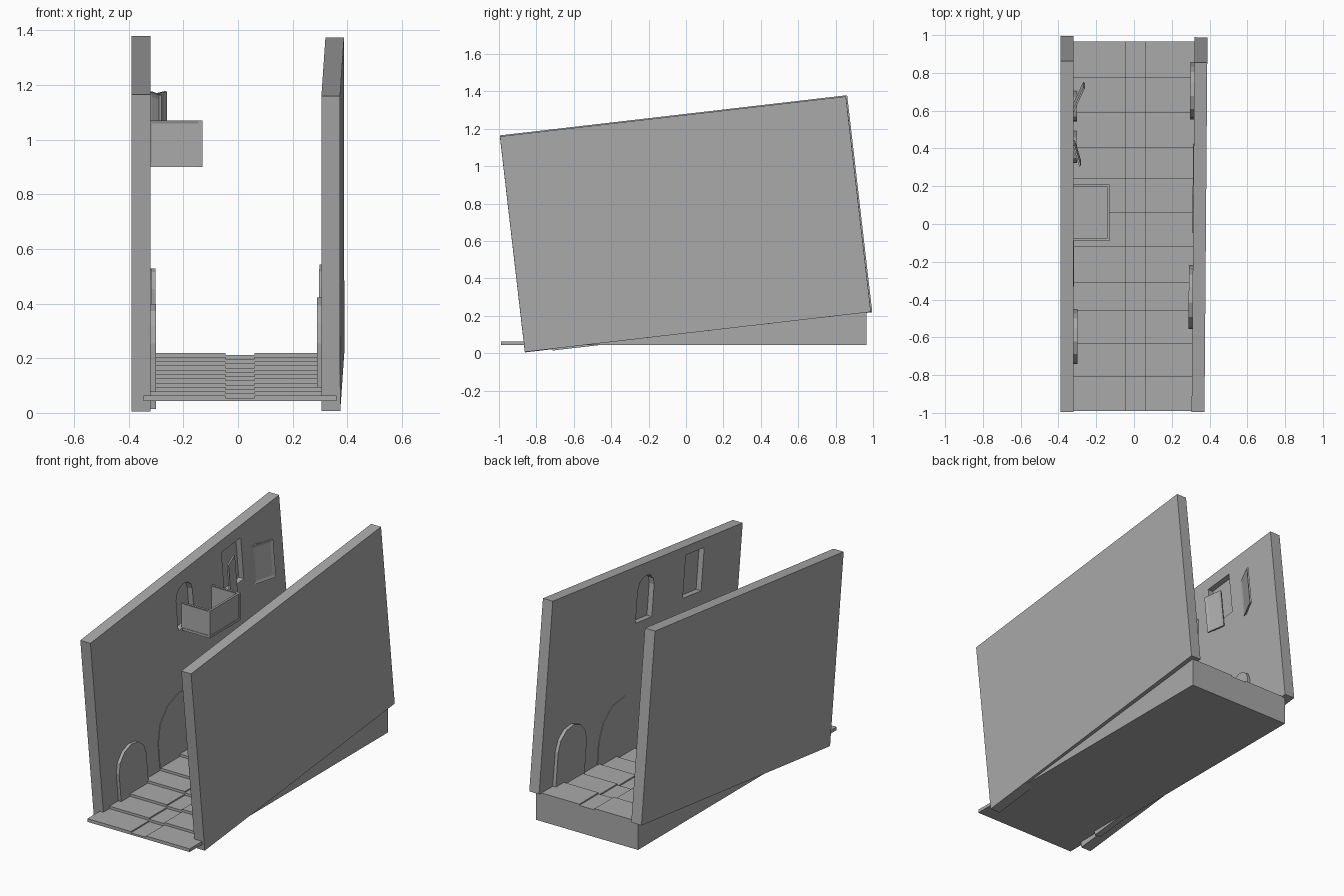
import bpy, bmesh, math
from mathutils import Matrix, Vector

if "Cube" in bpy.data.objects:
    bpy.data.objects.remove(bpy.data.objects["Cube"])

TILT = math.radians(6.6)
YAW = -0.008  # slight swing of the left wall

grey = bpy.data.materials.new("stone_grey")
grey.use_nodes = True
grey.diffuse_color = (0.4, 0.4, 0.4, 1)
bsdf = next(n for n in grey.node_tree.nodes if n.type == "BSDF_PRINCIPLED")
bsdf.inputs["Base Color"].default_value = (0.4, 0.4, 0.4, 1)


def finish(name, bm):
    bmesh.ops.recalc_face_normals(bm, faces=bm.faces[:])
    mesh = bpy.data.meshes.new(name)
    bm.to_mesh(mesh)
    bm.free()
    mesh.materials.append(grey)
    ob = bpy.data.objects.new(name, mesh)
    bpy.context.collection.objects.link(ob)
    return ob


def box(name, centre, size, rot=Matrix()):
    bm = bmesh.new()
    m = Matrix.Translation(centre) @ rot @ Matrix.Diagonal((*size, 1))
    bmesh.ops.create_cube(bm, size=1, matrix=m)
    return finish(name, bm)


def arch(w, h, segments=6):
    """Doorway outline, base centred on the origin."""
    r = w / 2
    rise = r * 0.95
    pts = [(-r, 0), (r, 0)]
    for i in range(segments + 1):
        a = math.pi * i / segments
        pts.append((r * math.cos(a), h - rise + rise * math.sin(a)))
    return pts


def rect(w, h):
    return [(-w / 2, 0), (w / 2, 0), (w / 2, h), (-w / 2, h)]


def inner_x(side, y):
    return -0.32 if side < 0 else 0.3125 + 0.0075 * y


def on_wall(name, side, y, z, outline, out, into):
    """Extrude an outline through the inner face of a wall, tilted with it."""
    bm = bmesh.new()
    face = bm.faces.new([bm.verts.new((0, *p)) for p in outline])
    ext = bmesh.ops.extrude_face_region(bm, geom=[face])["geom"]
    moved = [g for g in ext if isinstance(g, bmesh.types.BMVert)]
    bmesh.ops.translate(bm, verts=moved, vec=(out + into, 0, 0))
    bmesh.ops.translate(bm, verts=bm.verts[:], vec=(-out if side > 0 else -into, 0, 0))
    rot = Matrix.Rotation(TILT, 4, "X")
    if side > 0:
        rot = Matrix.Rotation(YAW, 4, "Z") @ rot
    bm.transform(Matrix.Translation((inner_x(side, y), y, z)) @ rot)
    return finish(name, bm)


def panel(name, centre, length, height, angle=0, tilt=0.0, border=0.015, thick=0.012):
    """Upright framed panel with a sunken field on both faces."""
    bm = bmesh.new()
    bmesh.ops.create_cube(bm, size=1, matrix=Matrix.Diagonal((length, thick, height, 1)))
    bm.normal_update()
    for f in [f for f in bm.faces if abs(f.normal.y) > 0.9]:
        bmesh.ops.inset_individual(bm, faces=[f], thickness=border, depth=-0.004)
    bm.transform(Matrix.Translation(centre) @ Matrix.Rotation(tilt, 4, "X")
                 @ Matrix.Rotation(angle, 4, "Z"))
    return finish(name, bm)


# Leaning side walls
tilt_rot = Matrix.Rotation(TILT, 4, "X")
walls = {
    -1: box("right_wall", (-0.355, 0, 0.692), (0.07, 1.87, 1.168), tilt_rot),
    1: box("left_wall", (0.347, -0.003, 0.69), (0.068, 1.862, 1.16),
           Matrix.Rotation(YAW, 4, "Z") @ tilt_rot),
}

# Window recesses: side, y, z, outline
recesses = [
    (-1, -0.05, 0.92, arch(0.16, 0.27)),
    (-1, 0.42, 0.98, rect(0.19, 0.27)),
    (1, -0.03, 0.92, arch(0.16, 0.27)),
    (1, -0.50, 0.90, rect(0.18, 0.26)),
]
for side, y, z, outline in recesses:
    cutter = on_wall("window_cutter", side, y, z, outline, 0.03, 0.035)
    cutter.hide_render = True
    wall = walls[side]
    mod = wall.modifiers.new("window", "BOOLEAN")
    mod.operation = "DIFFERENCE"
    mod.solver = "EXACT"
    mod.object = cutter
    bpy.context.view_layer.objects.active = wall
    bpy.ops.object.modifier_apply(modifier=mod.name)
    bpy.data.objects.remove(cutter)

# Arched doors standing proud of the walls, and the flat blind arches
doors = [
    ("right_front_door", -1, -0.58, 0.03, 0.27, 0.37, 0.02),
    ("right_back_door", -1, 0.425, 0.17, 0.14, 0.36, 0.018),
    ("right_rear_door", -1, 0.64, 0.19, 0.13, 0.34, 0.018),
    ("left_front_door", 1, -0.375, 0.08, 0.32, 0.345, 0.02),
    ("left_back_door", 1, 0.72, 0.17, 0.28, 0.375, 0.02),
    ("right_blind_arch", -1, -0.08, 0.11, 0.46, 0.42, 0.003),
    ("left_blind_arch", 1, 0.20, 0.13, 0.46, 0.39, 0.003),
]
for name, side, y, z, w, h, out in doors:
    on_wall(name, side, y, z, arch(w, h), out, 0.02)

# Stepped street with a slightly sunken central gutter
edges = [-0.99, -0.81, -0.635, -0.46, -0.31, -0.12, 0.06, 0.24, 0.405, 0.59, 0.775, 0.965]
strips = [("right_step", -0.345, -0.045, 0), ("gutter_step", -0.045, 0.06, 0.008),
          ("left_step", 0.06, 0.36, 0)]
for i, (y0, y1) in enumerate(zip(edges, edges[1:])):
    for name, x0, x1, drop in strips:
        top = 0.063 + 0.0157 * i - drop
        box(f"{name}_{i + 1}", ((x0 + x1) / 2, (y0 + y1) / 2, (top + 0.043) / 2),
            (x1 - x0, y1 - y0, top - 0.043))

# Balcony: floor and three framed parapets
box("balcony_floor", (-0.225, 0.06, 0.907), (0.19, 0.298, 0.014))
panel("balcony_front", (-0.2275, -0.083, 0.985), 0.195, 0.17, thick=0.014)
panel("balcony_back", (-0.2275, 0.203, 0.985), 0.195, 0.17, thick=0.014)
panel("balcony_side", (-0.137, 0.06, 0.985), 0.3, 0.17, math.pi / 2, thick=0.014)

# Open window shutters
for name, hinge, tip in [("rear_shutter", (-0.325, 0.605), (-0.265, 0.735)),
                         ("front_shutter", (-0.318, 0.43), (-0.285, 0.32))]:
    d = Vector(tip) - Vector(hinge)
    mid = (Vector(hinge) + Vector(tip)) / 2
    panel(name, (mid.x, mid.y, 1.045), d.length, 0.25, math.atan2(d.y, d.x), TILT,
          border=0.025, thick=0.01)
